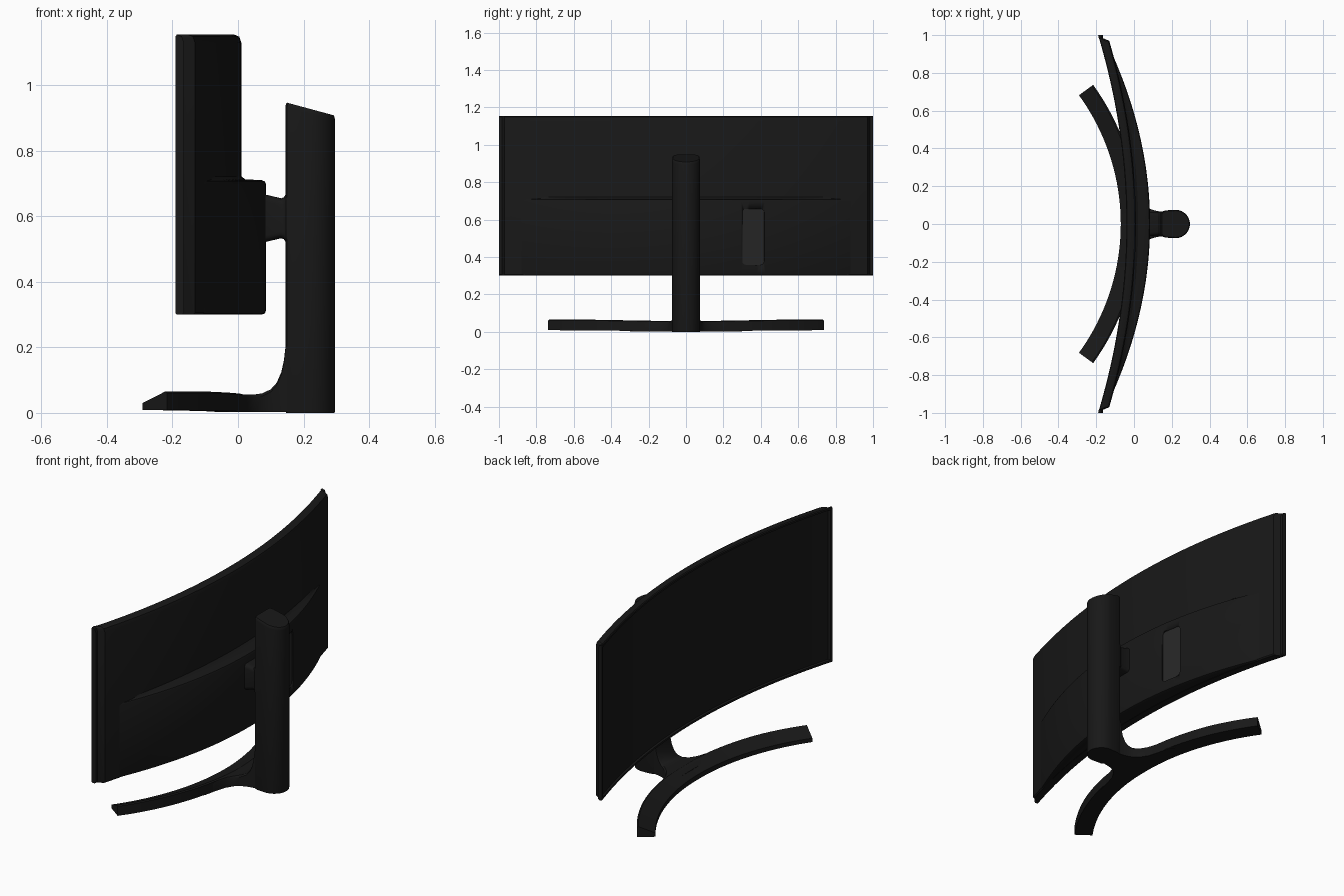
import bpy, math
from math import sin, cos, radians, sqrt, pi

if "Cube" in bpy.data.objects:
    bpy.data.objects.remove(bpy.data.objects["Cube"])


def material(name, v):
    m = bpy.data.materials.new(name)
    m.diffuse_color = (v, v, v, 1)
    m.use_nodes = True
    m.node_tree.nodes["Principled BSDF"].inputs["Base Color"].default_value = m.diffuse_color
    return m


BLACK = material("black_plastic", 0.009)
GREY = material("dark_grey_plastic", 0.02)


def loft(name, rings, mat=BLACK, angle=30):
    """Skin a list of equal-length point rings and cap both ends."""
    n = len(rings[0])
    verts = [p for r in rings for p in r]
    faces = [(i * n + j, i * n + (j + 1) % n, (i + 1) * n + (j + 1) % n, (i + 1) * n + j)
             for i in range(len(rings) - 1) for j in range(n)]
    faces += [tuple(range(n)), tuple(range(len(verts) - n, len(verts)))]
    me = bpy.data.meshes.new(name)
    me.from_pydata(verts, [], faces)
    ob = bpy.data.objects.new(name, me)
    bpy.context.collection.objects.link(ob)
    me.materials.append(mat)
    bpy.ops.object.select_all(action='DESELECT')
    bpy.context.view_layer.objects.active = ob
    ob.select_set(True)
    bpy.ops.object.mode_set(mode='EDIT')
    bpy.ops.mesh.select_all(action='SELECT')
    bpy.ops.mesh.normals_make_consistent(inside=False)
    bpy.ops.object.mode_set(mode='OBJECT')
    bpy.ops.object.shade_smooth_by_angle(angle=radians(angle))
    return ob


def rounded_rect(x, hy, hz, r, zc=0.0):
    """Rounded rectangle in the yz plane at the given x."""
    pts = []
    for k, (sy, sz) in enumerate([(1, 1), (-1, 1), (-1, -1), (1, -1)]):
        for s in range(5):
            a = pi / 2 * (k + s / 4)
            pts.append((x, sy * (hy - r) + r * cos(a), zc + sz * (hz - r) + r * sin(a)))
    return pts


def front_x(y):
    return -0.04 - 0.15 * y * y


def rear_x(y):
    return 0.01 - 0.15 * y * y


def housing_x(y):
    return 0.085 - 0.247 * y * y


# Curved display panel with a shallow recessed screen
def panel_ring(y):
    a = abs(y)
    f = front_x(y)
    b = rear_x(y) if a < 0.975 else -0.165
    d = 0.01 if a < 0.985 else 0.0
    sec = [(f, 0.304), (f, 0.314), (f + d, 0.317), (f + d, 1.137), (f, 1.14), (f, 1.15),
           (f + 0.004, 1.155), (b - 0.022, 1.155), (b - 0.006, 1.148), (b, 1.13),
           (b, 0.306), (b - 0.006, 0.3), (f + 0.004, 0.3)]
    return [(x, y, z) for x, z in sec]


ys = [-1, -0.989, -0.984, -0.97] + [-0.94 + 1.88 * i / 40 for i in range(41)] + [0.97, 0.984, 0.989, 1]
loft("display_panel", [panel_ring(y) for y in ys])


# Bulged lower rear housing that fades into the panel at the sides
def housing_ring(y):
    b, u = housing_x(y), rear_x(y)
    i = u - 0.025
    sec = [(i, 0.301), (b - 0.01, 0.301), (b - 0.003, 0.304), (b, 0.312), (b, 0.699),
           (b - 0.004, 0.707), (b - 0.012, 0.71), (max(i, min(u + 0.012, b - 0.016)), 0.713),
           (max(i, min(u, b - 0.02)), 0.722), (i, 0.722)]
    return [(x, y, z) for x, z in sec]


housing = loft("rear_housing", [housing_ring(-0.93 + 1.86 * i / 44) for i in range(45)])

# Port recess in the housing, with a lighter cover at its floor
cutter = loft("port_cutter", [rounded_rect(x, 0.06, 0.15, 0.02) for x in (-0.012, 0.03)])
cover = loft("port_cover", [rounded_rect(x, 0.06, 0.15, 0.02) for x in (-0.016, -0.008)], GREY)
for ob in (cutter, cover):
    ob.location = (housing_x(0.36), 0.36, 0.508)
    ob.rotation_euler = (0, 0, math.atan(0.178))
bpy.context.view_layer.update()
mod = housing.modifiers.new("port_recess", 'BOOLEAN')
mod.operation = 'DIFFERENCE'
mod.solver = 'EXACT'
mod.object = cutter
bpy.context.view_layer.objects.active = housing
bpy.ops.object.modifier_apply(modifier=mod.name)
bpy.data.objects.remove(cutter)

# Mounting arm between housing and column, flared at the column
loft("mount_arm", [rounded_rect(x, hy, hz, 0.02, 0.594) for x, hy, hz in
                   [(0.06, 0.066, 0.076), (0.085, 0.064, 0.072), (0.132, 0.06, 0.061),
                    (0.14, 0.062, 0.064), (0.146, 0.066, 0.074), (0.16, 0.066, 0.076)]])

# Column: flat front, round back, sloped top with a soft rim
plan = [(0.145, -0.055), (0.15, -0.066), (0.165, -0.072)]
plan += [(0.22 + 0.076 * cos(t), 0.075 * sin(t)) for t in
         [-pi / 2 + pi * i / 20 for i in range(21)]]
plan += [(x, -y) for x, y in reversed(plan[:3])]


def column_ring(drop, s):
    return [(0.22 + (x - 0.22) * s, y * s,
             0.948 - drop - 0.27 * ((x - 0.22) * s + 0.075)) for x, y in plan]


loft("column", [[(0.22 + (x - 0.22) * 0.98, y * 0.98, 0.0) for x, y in plan],
                [(x, y, 0.006) for x, y in plan],
                column_ring(0.014, 1), column_ring(0.005, 0.985), column_ring(0, 0.94)])

# Curved foot: an arc whose top slopes down towards the front edge
R_IN, R_OUT, CX = 1.16, 1.253, -1.23
rings = []
for i in range(41):
    t = radians(-36 + 72 * i / 40)
    k = abs(t) / radians(36)
    zb, zo = 0.003 + 0.006 * k, 0.056 + 0.009 * min(1, k * 1.5)
    rings.append([(CX + r * cos(t), r * sin(t), z) for r, z in
                  [(R_IN, zb), (R_IN, 0.03), (R_OUT - 0.008, zo), (R_OUT, zo - 0.004), (R_OUT, zb)]])
loft("foot_arc", rings)

# Neck sweeping from the foot up into the column
stations = [(-0.03, 0.30, 0.044), (-0.009, 0.275, 0.052), (0.008, 0.2, 0.055), (0.025, 0.145, 0.056),
            (0.05, 0.105, 0.056), (0.075, 0.085, 0.06), (0.1, 0.074, 0.072), (0.118, 0.07, 0.092),
            (0.132, 0.067, 0.124), (0.14, 0.066, 0.16), (0.146, 0.065, 0.21), (0.17, 0.065, 0.22)]
loft("neck", [[(x, -w, 0.002), (x, -w, h - 0.008), (x, -w + 0.008, h),
               (x, w - 0.008, h), (x, w, h - 0.008), (x, w, 0.002)] for x, w, h in stations], angle=40)
